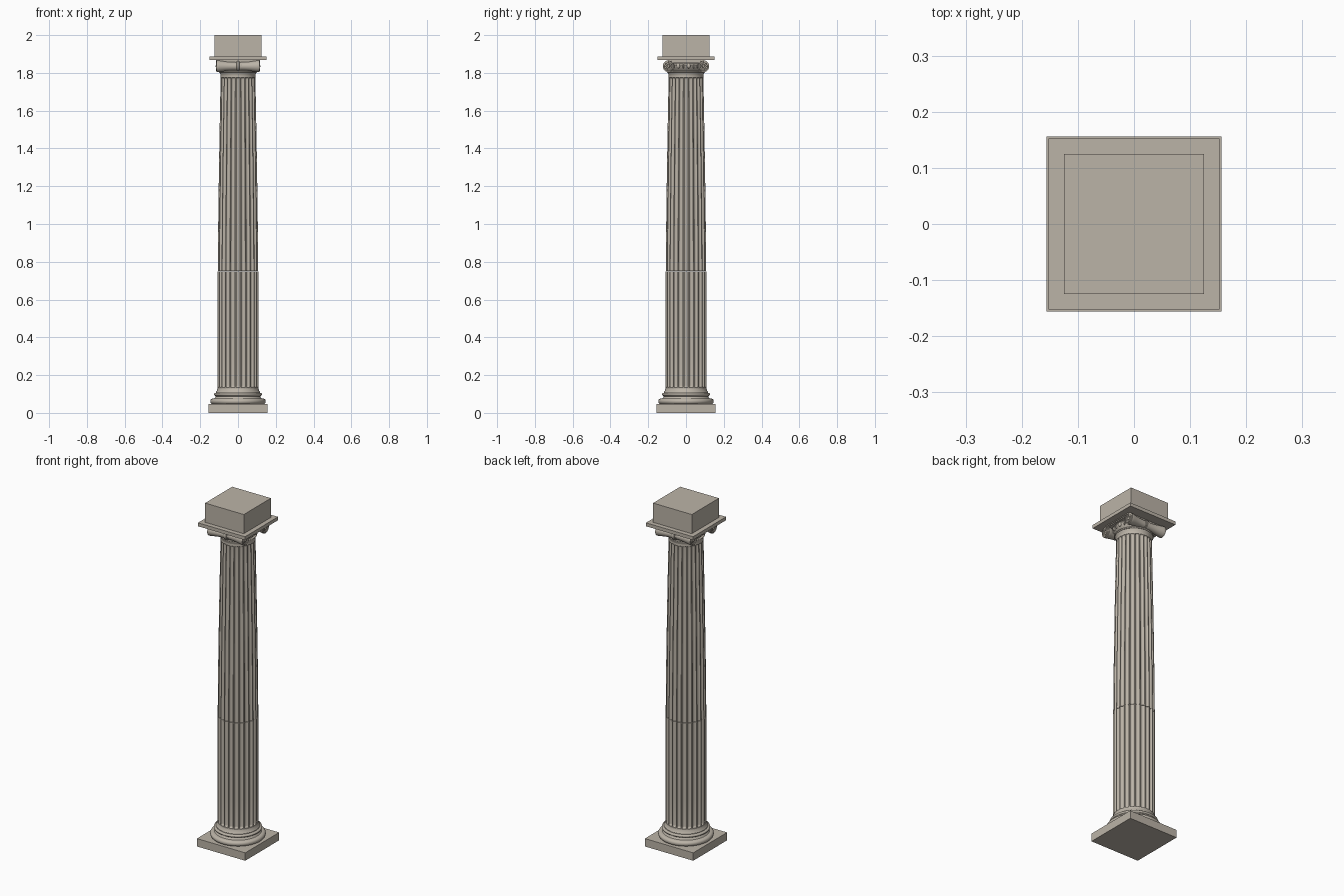
import bpy, bmesh, math
from mathutils import Matrix, Vector

if "Cube" in bpy.data.objects:
    bpy.data.objects.remove(bpy.data.objects["Cube"])

stone = bpy.data.materials.new("warm grey stone")
stone.diffuse_color = (0.50, 0.455, 0.39, 1)
stone.use_nodes = True
stone.node_tree.nodes["Principled BSDF"].inputs["Base Color"].default_value = stone.diffuse_color


def finish(name, bm, smooth=True):
    bmesh.ops.recalc_face_normals(bm, faces=bm.faces)
    me = bpy.data.meshes.new(name)
    bm.to_mesh(me)
    bm.free()
    me.materials.append(stone)
    ob = bpy.data.objects.new(name, me)
    bpy.context.collection.objects.link(ob)
    if smooth:
        bpy.ops.object.select_all(action='DESELECT')
        ob.select_set(True)
        bpy.context.view_layer.objects.active = ob
        bpy.ops.object.shade_smooth_by_angle(angle=math.radians(35))
    return ob


def box(name, sx, sy, z0, z1):
    bm = bmesh.new()
    bmesh.ops.create_cube(bm, size=1, matrix=Matrix.Translation((0, 0, (z0 + z1) / 2))
                          @ Matrix.Diagonal((sx, sy, z1 - z0, 1)))
    return finish(name, bm, False)


def skin(bm, rings):
    """Bridge closed rings of points and cap both ends."""
    vs = [[bm.verts.new(p) for p in r] for r in rings]
    n = len(vs[0])
    for a, b in zip(vs, vs[1:]):
        for i in range(n):
            bm.faces.new((a[i], a[(i + 1) % n], b[(i + 1) % n], b[i]))
    bm.faces.new(vs[0])
    bm.faces.new(vs[-1])


def lathe(bm, profile, seg=64, m=Matrix()):
    skin(bm, [[m @ Vector((r * math.cos(2 * math.pi * i / seg), r * math.sin(2 * math.pi * i / seg), z))
               for i in range(seg)] for r, z in profile])


def bulge(r, z0, z1, out, n=10):
    """Half-round moulding profile."""
    return [(r + out * math.sin(math.pi * i / n), (z0 + z1) / 2 - (z1 - z0) / 2 * math.cos(math.pi * i / n))
            for i in range(n + 1)]


# Square blocks at foot and head
box("plinth", 0.312, 0.312, 0, 0.046)
box("abacus", 0.304, 0.304, 1.868, 1.888)
box("top_block", 0.25, 0.25, 1.888, 2.0)

# Moulded round base: large roll, hollow, small roll
bm = bmesh.new()
lathe(bm, bulge(0.132, 0.046, 0.076, 0.015) + [(0.125, 0.077), (0.119, 0.083), (0.118, 0.088), (0.122, 0.091)]
      + bulge(0.122, 0.092, 0.105, 0.006) + [(0.116, 0.106), (0.116, 0.111), (0.111, 0.118), (0.108, 0.13)])
finish("base_moulding", bm)


# Fluted shaft in two drums with a fine joint between
def shaft_radius(z):
    if z < 0.75:
        return 0.1085
    return 0.1075 - 0.0155 * ((z - 0.75) / 1.05) ** 1.4


FLUTES, STEPS = 24, 8
Z0, Z1 = 0.135, 1.775


def shaft_ring(z, r):
    pts = []
    half = math.pi / FLUTES
    width = half * 0.82                      # half-angle of one flute
    end = min(z - Z0, Z1 - z) / 0.011        # rounded flute ends
    k = math.sqrt(max(0, 1 - (1 - min(max(end, 0), 1)) ** 2))
    for f in range(FLUTES):
        mid = 2 * half * f
        for s in range(STEPS + 1):
            t = -math.cos(math.pi * s / STEPS)
            d = k * r * width * 0.85 * math.sqrt(max(0, 1 - t * t))
            a = mid + t * width
            pts.append(((r - d) * math.cos(a), (r - d) * math.sin(a), z))
    return pts


low = [0.11, 0.135, 0.1365, 0.139, 0.142, 0.146, 0.3, 0.5, 0.749]
high = [0.751, 0.9, 1.1, 1.25, 1.4, 1.55, 1.68, 1.764, 1.768, 1.771, 1.7735, 1.775, 1.79]
for name, zs in (("lower_shaft", low), ("upper_shaft", high)):
    bm = bmesh.new()
    skin(bm, [shaft_ring(z, shaft_radius(z)) for z in zs])
    finish(name, bm)

# Necking and cushion under the volutes
bm = bmesh.new()
lathe(bm, [(0.092, 1.785), (0.094, 1.795), (0.098, 1.802)] + bulge(0.098, 1.803, 1.812, 0.004)
      + [(0.094, 1.813), (0.100, 1.82), (0.107, 1.83), (0.111, 1.842), (0.108, 1.85), (0.10, 1.855)])
finish("capital_cushion", bm)

# Eggs and darts around the cushion
bm = bmesh.new()
for i in range(24):
    a = 2 * math.pi * (i + 0.5) / 24
    egg = i % 2 == 0
    m = Matrix.Rotation(a, 4, 'Z') @ Matrix.Translation((0.107, 0, 1.837)) @ \
        Matrix.Diagonal((0.008, 0.010 if egg else 0.004, 0.013, 1))
    bmesh.ops.create_uvsphere(bm, u_segments=14, v_segments=8, radius=1, matrix=m)
finish("egg_and_dart", bm)

# Channel slab joining the volutes, with raised fillets
box("volute_channel", 0.222, 0.19, 1.852, 1.868)
for name, z in (("channel_lower_fillet", 1.852), ("channel_upper_fillet", 1.864)):
    box(name, 0.232, 0.184, z, z + 0.004)

# Bolsters along x: flared ends, narrow waist and central band
CY, CZ, R, XE = 0.092, 1.835, 0.031, 0.113
half_profile = [(0.027, 0.0), (0.027, 0.006), (0.024, 0.007), (0.024, 0.012), (0.0215, 0.013),
                (0.022, 0.035), (0.024, 0.06), (0.028, 0.085), (0.0305, 0.1), (R, 0.104), (R, XE)]
profile = [(r, -x) for r, x in reversed(half_profile)] + half_profile[1:]
for side, tag in ((-1, "front"), (1, "back")):
    bm = bmesh.new()
    lathe(bm, profile, 40, Matrix.Translation((0, side * CY, CZ)) @ Matrix.Rotation(math.pi / 2, 4, 'Y'))
    finish(tag + "_bolster", bm)

# Spiral ribs and eyes on the four volute faces
for sx in (-1, 1):
    for sy in (-1, 1):
        bm = bmesh.new()
        rings, n = [], 72
        for i in range(n + 1):
            t = i / n
            a = math.pi / 2 + t * 2.5 * 2 * math.pi
            rad = 0.029 - 0.021 * t ** 0.85
            w = 0.0026 - 0.001 * t
            ring = []
            for j in range(8):
                b = 2 * math.pi * j / 8
                q = rad + w * math.cos(b)
                ring.append((sx * (XE + 1.5 * w * math.sin(b)), sy * (CY + q * math.cos(a)), CZ + q * math.sin(a)))
            rings.append(ring)
        skin(bm, rings)
        bmesh.ops.create_uvsphere(bm, u_segments=16, v_segments=8, radius=0.0065,
                                  matrix=Matrix.Translation((sx * XE, sy * CY, CZ)))
        finish("%s_%s_volute" % ("right" if sx > 0 else "left", "back" if sy > 0 else "front"), bm)
